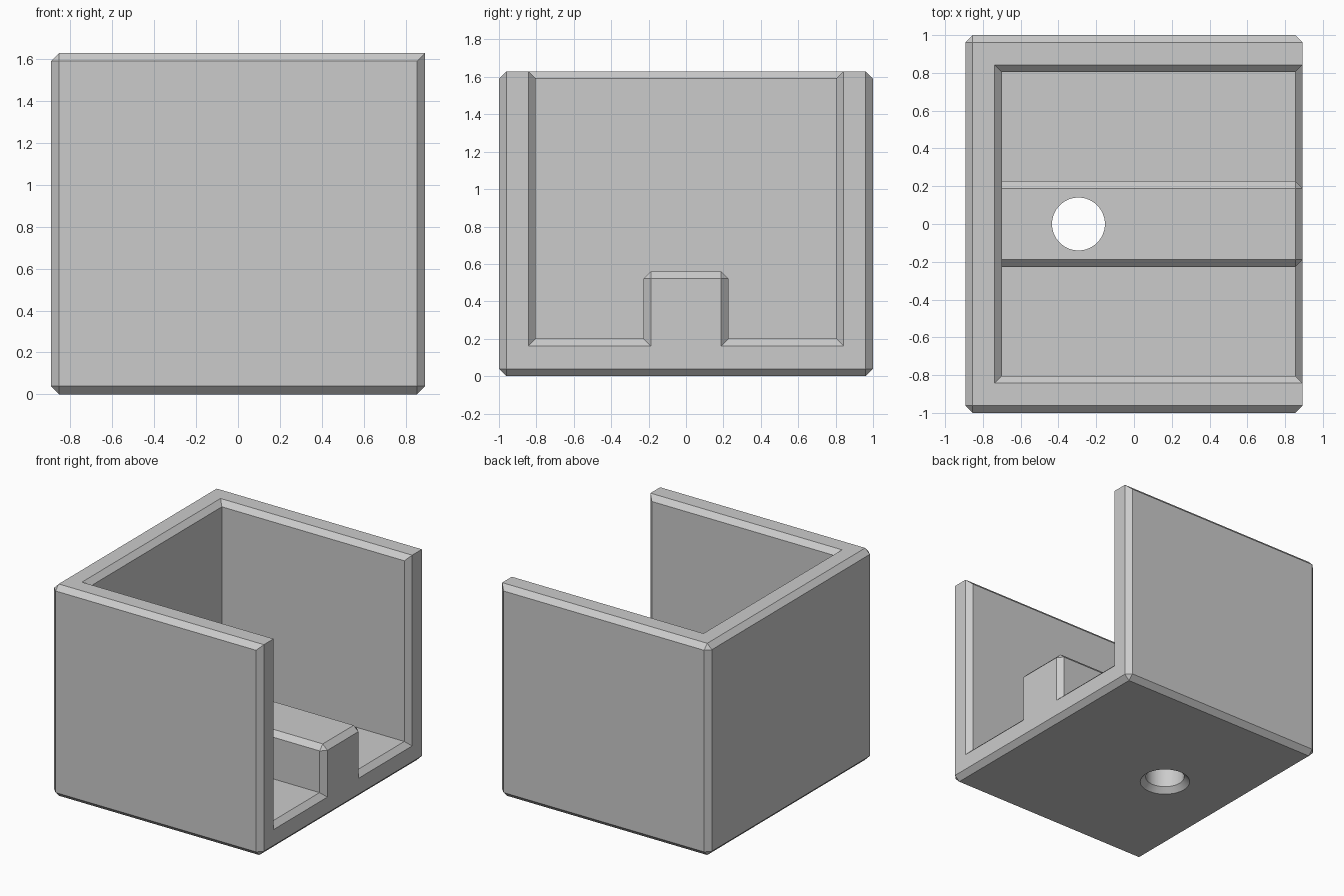
import bpy, bmesh
from mathutils import Vector

default = bpy.data.objects.get("Cube")
if default:
    bpy.data.objects.remove(default, do_unlink=True)

HALF_X, HALF_Y, HEIGHT = 0.893, 1.0, 1.63
CHAMFER = 0.039
INNER_X, INNER_Y, FLOOR = -0.70, 0.804, 0.20
RIB_Y, RIB_TOP = 0.227, 0.56
HOLE_X, HOLE_R = -0.294, 0.14


def add_prism(name, profile, x0, x1):
    """Extrude a (y, z) outline along x."""
    bm = bmesh.new()
    face = bm.faces.new([bm.verts.new((x0, y, z)) for y, z in profile])
    ext = bmesh.ops.extrude_face_region(bm, geom=[face])["geom"]
    moved = [g for g in ext if isinstance(g, bmesh.types.BMVert)]
    bmesh.ops.translate(bm, verts=moved, vec=Vector((x1 - x0, 0, 0)))
    bmesh.ops.recalc_face_normals(bm, faces=bm.faces)
    mesh = bpy.data.meshes.new(name)
    bm.to_mesh(mesh)
    bm.free()
    obj = bpy.data.objects.new(name, mesh)
    bpy.context.collection.objects.link(obj)
    return obj


def cut(target, cutter):
    """Subtract the cutter from the target, then discard it."""
    cutter.hide_render = True
    mod = target.modifiers.new("cut", "BOOLEAN")
    mod.operation, mod.solver, mod.object = "DIFFERENCE", "EXACT", cutter
    bpy.ops.object.select_all(action="DESELECT")
    bpy.context.view_layer.objects.active = target
    target.select_set(True)
    bpy.ops.object.modifier_apply(modifier=mod.name)
    bpy.data.objects.remove(cutter, do_unlink=True)


# Solid block
bracket = add_prism("bracket_body", [(-HALF_Y, 0), (HALF_Y, 0), (HALF_Y, HEIGHT), (-HALF_Y, HEIGHT)],
                    -HALF_X, HALF_X)

# Cavity open at the top and one end, leaving a central rib on the floor
half = [(RIB_Y, RIB_TOP), (RIB_Y, FLOOR), (INNER_Y, FLOOR), (INNER_Y, HEIGHT + 1)]
outline = half + [(-y, z) for y, z in reversed(half)]
cut(bracket, add_prism("cavity_cutter", outline, INNER_X, HALF_X + 1))

# Chamfer all outward edges except the top edges of the open end
bm = bmesh.new()
bm.from_mesh(bracket.data)
bmesh.ops.dissolve_limit(bm, angle_limit=0.01, verts=bm.verts, edges=bm.edges)
bm.normal_update()


def is_open_end_top(edge):
    return all(v.co.x > HALF_X - 0.01 and v.co.z > HEIGHT - 0.01 for v in edge.verts)


edges = [e for e in bm.edges if len(e.link_faces) == 2
         and e.calc_face_angle_signed() > 0.1 and not is_open_end_top(e)]
bmesh.ops.bevel(bm, geom=edges, offset=CHAMFER, offset_type="OFFSET",
                segments=1, profile=0.5, affect="EDGES")
bm.to_mesh(bracket.data)
bm.free()

# Screw hole through the rib, with a chamfered mouth underneath
bpy.ops.mesh.primitive_cylinder_add(vertices=64, radius=HOLE_R, depth=2, location=(HOLE_X, 0, 0.5))
cut(bracket, bpy.context.object)
bpy.ops.mesh.primitive_cone_add(vertices=64, radius1=HOLE_R + 0.08, radius2=HOLE_R - 0.08,
                                depth=0.16, location=(HOLE_X, 0, 0.04))
cut(bracket, bpy.context.object)

# Plain grey colour
grey = bpy.data.materials.new("light_grey")
grey.use_nodes = True
colour = (0.6, 0.6, 0.6, 1)
grey.diffuse_color = colour
grey.node_tree.nodes["Principled BSDF"].inputs["Base Color"].default_value = colour
bracket.data.materials.clear()
bracket.data.materials.append(grey)
for poly in bracket.data.polygons:
    poly.material_index = 0

bpy.ops.object.select_all(action="DESELECT")
bracket.select_set(True)
bpy.context.view_layer.objects.active = bracket
bpy.ops.object.shade_smooth_by_angle(angle=0.5)
